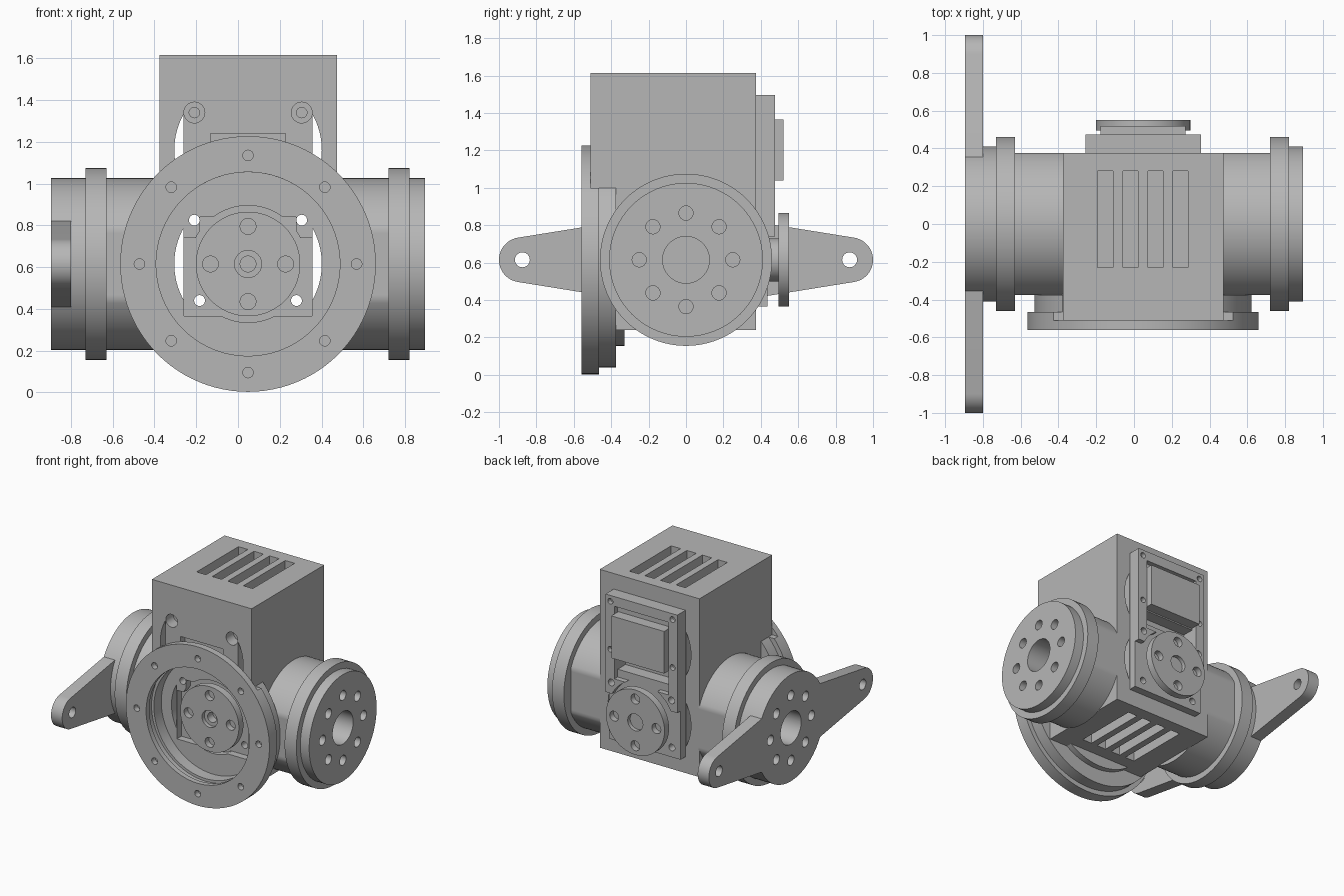
import bpy, bmesh, math
from math import cos, sin, radians, pi

cube = bpy.data.objects.get("Cube")
if cube:
    bpy.data.objects.remove(cube, do_unlink=True)

grey = bpy.data.materials.new("plain_grey")
grey.use_nodes = True
tone = (0.47, 0.47, 0.47, 1)
grey.diffuse_color = tone
grey.node_tree.nodes["Principled BSDF"].inputs["Base Color"].default_value = tone

CX, CZ = 0.048, 0.615      # housing centre line and shaft height
parts = []


def arc(u, v, r, a, b, n=24):
    """Points on an arc, angles in degrees."""
    return [(u + r * cos(radians(a + (b - a) * i / n)),
             v + r * sin(radians(a + (b - a) * i / n))) for i in range(n + 1)]


def prism(name, pts, axis, lo, hi):
    """Extrude a closed outline along an axis."""
    place = {"x": lambda u, v, w: (w, u, v),
             "y": lambda u, v, w: (u, w, v),
             "z": lambda u, v, w: (u, v, w)}[axis]
    bm = bmesh.new()
    rows = [[bm.verts.new(place(u, v, w)) for u, v in pts] for w in (lo, hi)]
    bm.faces.new(rows[0])
    bm.faces.new(rows[1])
    for i in range(len(pts)):
        j = (i + 1) % len(pts)
        bm.faces.new((rows[0][i], rows[0][j], rows[1][j], rows[1][i]))
    bmesh.ops.recalc_face_normals(bm, faces=bm.faces)
    mesh = bpy.data.meshes.new(name)
    bm.to_mesh(mesh)
    bm.free()
    mesh.materials.append(grey)
    obj = bpy.data.objects.new(name, mesh)
    bpy.context.collection.objects.link(obj)
    return obj


def disc(name, axis, u, v, r, lo, hi, n=72):
    return prism(name, arc(u, v, r, 0, 360 - 360 / n, n - 1), axis, lo, hi)


def box(name, x0, x1, y0, y1, z0, z1):
    return prism(name, [(x0, y0), (x1, y0), (x1, y1), (x0, y1)], "z", z0, z1)


def keep(obj):
    parts.append(obj)
    return obj


def cut(targets, cutter):
    """Subtract the cutter from each target, then drop it."""
    for obj in targets:
        mod = obj.modifiers.new("cut", "BOOLEAN")
        mod.operation = "DIFFERENCE"
        mod.solver = "EXACT"
        mod.object = cutter
        bpy.context.view_layer.objects.active = obj
        bpy.ops.object.modifier_apply(modifier=mod.name)
    bpy.data.objects.remove(cutter, do_unlink=True)


def hole(targets, axis, u, v, r, lo, hi, n=24):
    cut(targets, disc("cutter", axis, u, v, r, lo, hi, n))


def bolt_circle(targets, axis, u, v, ring, r, count, lo, hi):
    for i in range(count):
        a = 2 * pi * i / count
        hole(targets, axis, u + ring * cos(a), v + ring * sin(a), r, lo, hi)


# Housing: tall block, stepped back behind the front flange
housing = keep(prism("housing", [(-0.375, 0.24), (0.375, 0.24), (0.375, 1.615),
                                 (-0.51, 1.615), (-0.51, 1.0), (-0.375, 1.0)],
                     "x", CX - 0.425, CX + 0.425))
hole([housing], "y", CX, CZ, 0.44, -0.6, -0.375, 72)
# Crescent passages along both sides
for z in (CZ, 1.16):
    for a in (0, 180):
        cut([housing], prism("cutter", arc(CX, z, 0.353, a - 29, a + 29), "y", -0.7, 0.6))
# Ventilation slots in the top and bottom
for i in range(4):
    x = CX - 0.2 + i * 0.133
    for z0, z1 in ((1.45, 1.7), (0.2, 0.36)):
        cut([housing], box("cutter", x - 0.04, x + 0.04, -0.23, 0.28, z0, z1))
# Front recesses around the drive
cut([housing], box("cutter", CX - 0.306, CX + 0.306, -0.5, -0.32, 0.365, 0.74))
cut([housing], box("cutter", CX - 0.23, CX + 0.23, -0.5, -0.32, 0.7, 0.84))
hole([housing], "y", CX, CZ, 0.28, -0.5, -0.321, 48)
cut([housing], box("cutter", CX - 0.18, CX + 0.18, -0.6, -0.46, 1.02, 1.24))
for s in (-1, 1):
    hole([housing], "y", CX + s * 0.257, 1.34, 0.05, -0.6, -0.42)
    hole([housing], "y", CX + s * 0.257, 1.34, 0.025, -0.6, -0.3)

# Drive unit showing at the back
X0, X1 = CX - 0.306, CX + 0.306
base = keep(box("drive_base", X0, X1, 0.365, 0.435, 0.365, 1.495))
cover = keep(box("drive_cover", X0, X1, 0.43, 0.475, 0.74, 1.495))
hole([cover], "y", CX, CZ, 0.28, 0.4, 0.6, 48)
cut([cover], box("cutter", CX - 0.23, CX + 0.23, 0.4, 0.6, 0.86, 1.42))
cut([base, housing], box("cutter", CX - 0.23, CX + 0.23, 0.34, 0.6, 0.92, 1.03))
keep(box("drive_block", CX - 0.225, CX + 0.225, 0.42, 0.52, 1.04, 1.365))
for s in (-1, 1):
    for dx, z in ((0.257, 0.825), (0.232, 0.44)):
        hole([housing, base, cover], "y", CX + s * dx, z, 0.026, -0.7, 0.7)
    for z in (1.08, 1.45):
        hole([cover], "y", CX + s * 0.265, z, 0.022, 0.44, 0.6)

# Output horns, front and back
for name, edge, d in (("front", -0.415, 1), ("back", 0.55, -1)):
    horn = keep(disc(name + "_horn", "y", CX, CZ, 0.25, *sorted((edge, edge + d * 0.055))))
    hub = keep(disc(name + "_horn_hub", "y", CX, CZ, 0.115, *sorted((edge + d * 0.05, edge + d * 0.13))))
    span = sorted((edge - d * 0.1, edge + d * 0.045))
    bolt_circle([horn], "y", CX, CZ, 0.18, 0.038, 4, *span)
    hole([horn], "y", CX, CZ, 0.065, *sorted((edge - d * 0.1, edge + d * 0.03)))
    if d > 0:
        hole([horn, hub], "y", CX, CZ, 0.038, *sorted((edge - 0.1, edge + 0.1)))

# Front mounting flange: three stepped rings
flange = keep(disc("flange", "y", CX, CZ, 0.612, -0.56, -0.465, 96))
flange_back = keep(disc("flange_back", "y", CX, CZ, 0.575, -0.465, -0.375, 96))
flange_seat = keep(disc("flange_seat", "y", CX, CZ, 0.46, -0.375, -0.33, 96))
hole([flange, flange_back], "y", CX, CZ, 0.44, -0.7, -0.3, 96)
hole([flange], "y", CX, CZ, 0.46, -0.52, -0.46, 96)
hole([flange_seat], "y", CX, CZ, 0.353, -0.7, -0.2, 72)
cut([flange, flange_back], box("cutter", -1, 1, -0.51, 0, 1.0, 1.5))
cut([flange_seat], box("cutter", CX - 0.42, CX + 0.42, -0.5, 0, 0.245, 1.5))
bolt_circle([flange], "y", CX, CZ, 0.52, 0.025, 8, -0.6, -0.515)

# Side shafts: flattened tube, collar and end hub
flat_tube = [(max(-0.375, min(0.375, u)), v) for u, v in arc(0, CZ, 0.411, 0, 357, 119)]
for name, s, inner in (("left", 1, 0.47), ("right", -1, 0.37)):
    c0, c1 = (0.72, 0.82) if s > 0 else (0.63, 0.73)
    tube = keep(prism(name + "_tube", flat_tube, "x", *sorted((s * inner, s * c0))))
    collar = keep(disc(name + "_collar", "x", 0, CZ, 0.46, *sorted((s * c0, s * c1)), 96))
    end = 0.895 if s > 0 else 0.8
    hub = keep(disc(name + "_end_hub", "x", 0, CZ, 0.411, *sorted((s * c1, s * end)), 96))
    group = [tube, collar, hub]
    if s < 0:
        # Two-ended lever on the right side
        outline = (arc(0.88, CZ, 0.12, -81, 81) + arc(0, CZ, 0.411, 30, 150, 32)
                   + arc(-0.88, CZ, 0.12, 99, 261) + arc(0, CZ, 0.411, 210, 330, 32))
        lever = keep(prism("lever", outline, "x", -0.895, -0.8))
        for y in (-0.875, 0.875):
            hole([lever], "x", y, CZ, 0.04, -1, -0.7)
        group.append(lever)
    bolt_circle(group, "x", 0, CZ, 0.25, 0.038, 8, *sorted((s, s * 0.75)))
    hole(group, "x", 0, CZ, 0.125, *sorted((s, s * 0.5)), 48)

# Smooth the round walls, keep the edges sharp
bpy.ops.object.select_all(action="DESELECT")
for obj in parts:
    obj.select_set(True)
bpy.context.view_layer.objects.active = housing
bpy.ops.object.shade_smooth_by_angle(angle=radians(25))
